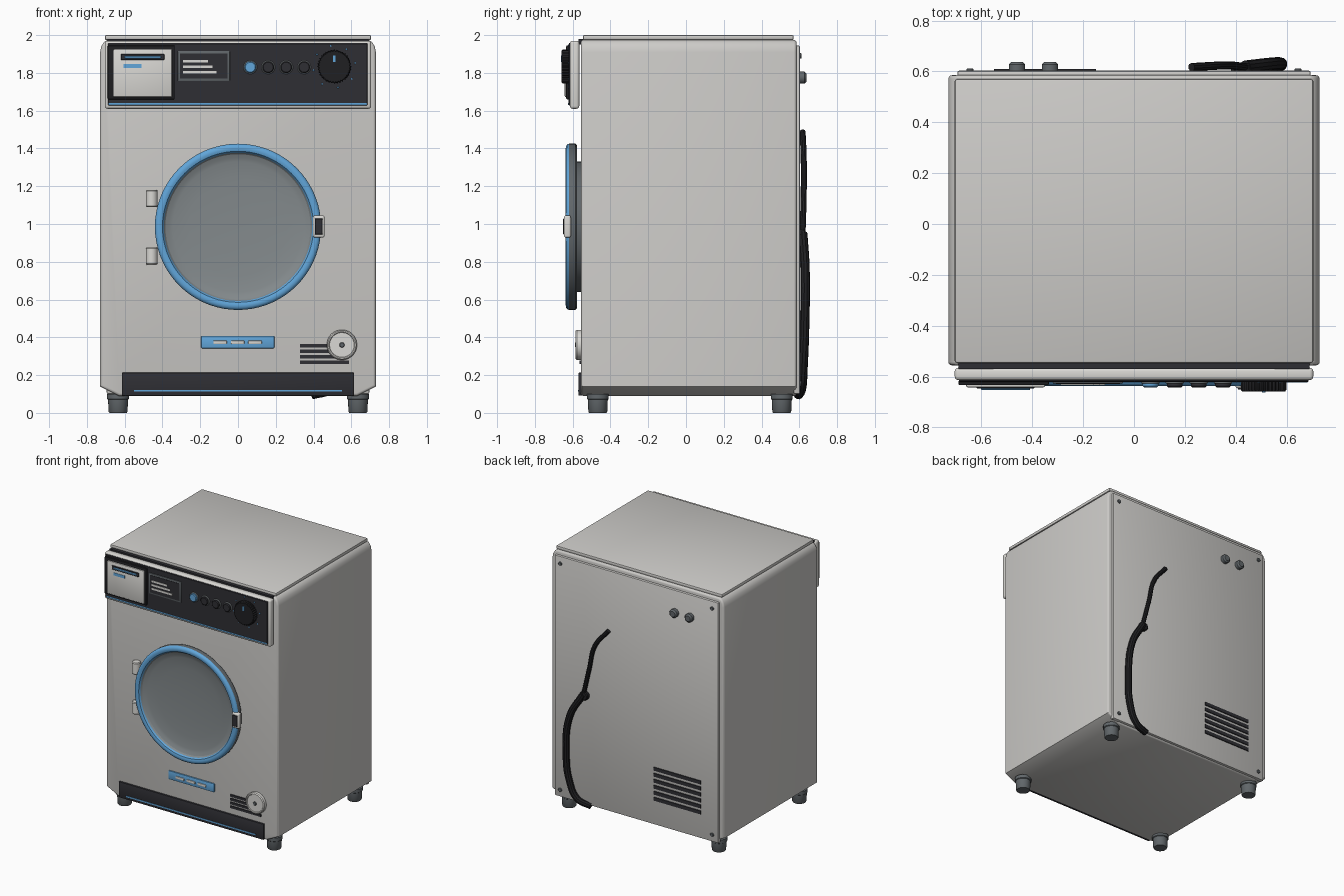
import bpy, bmesh, math
from mathutils import Vector

cube = bpy.data.objects.get("Cube")
if cube:
    bpy.data.objects.remove(cube, do_unlink=True)


def material(name, *rgb):
    m = bpy.data.materials.new(name)
    m.use_nodes = True
    col = (*rgb, 1)
    m.diffuse_color = col
    bsdf = m.node_tree.nodes["Principled BSDF"]
    bsdf.inputs["Base Color"].default_value = col
    bsdf.inputs["Roughness"].default_value = 0.6
    return m


ENAMEL = material("enamel_white", 0.61, 0.6, 0.58)
TRIM = material("trim_white", 0.7, 0.69, 0.66)
CHARCOAL = material("charcoal", 0.028, 0.028, 0.034)
RUBBER = material("black_rubber", 0.014, 0.014, 0.016)
BLUE = material("accent_blue", 0.12, 0.38, 0.7)
STEEL = material("slate_grey", 0.12, 0.135, 0.145)
GLASS = material("door_glass", 0.23, 0.255, 0.265)
parts = []


def finish(name, bm, *mats):
    bmesh.ops.remove_doubles(bm, verts=bm.verts, dist=1e-5)
    bmesh.ops.recalc_face_normals(bm, faces=bm.faces)
    me = bpy.data.meshes.new(name)
    bm.to_mesh(me)
    bm.free()
    for m in mats:
        me.materials.append(m)
    ob = bpy.data.objects.new(name, me)
    bpy.context.collection.objects.link(ob)
    parts.append(ob)
    return ob


def box(name, mat, x, y, z, bevel=0.0, seg=2):
    """Box from (min, max) ranges with rounded edges."""
    bm = bmesh.new()
    bmesh.ops.create_cube(bm, size=1)
    for v in bm.verts:
        v.co = [sum(r) / 2 + c * (r[1] - r[0]) for c, r in zip(v.co, (x, y, z))]
    if bevel:
        bmesh.ops.bevel(bm, geom=bm.edges[:], offset=bevel, segments=seg,
                        profile=0.5, affect='EDGES')
    return finish(name, bm, mat)


def lathe(name, mats, profile, a, b, axis='y', n=32, split=()):
    """Revolve (radius, height) points; split lists the material of each band."""
    bm = bmesh.new()
    rings = []
    for r, h in profile:
        ring = []
        for i in range(n):
            t = math.tau * i / n
            u, v = a + r * math.cos(t), b + r * math.sin(t)
            ring.append(bm.verts.new((u, h, v) if axis == 'y' else (u, v, h)))
        rings.append(ring)
    for k, (p, q) in enumerate(zip(rings, rings[1:])):
        for i in range(n):
            j = (i + 1) % n
            f = bm.faces.new((p[i], p[j], q[j], q[i]))
            f.material_index = split[k] if split else 0
    return finish(name, bm, *mats)


def disc(name, mat, x, z, r, y0, y1, bevel=0.004, n=32):
    """Cylinder along y whose y1 end is rounded."""
    s = bevel if y1 > y0 else -bevel
    return lathe(name, [mat], [(0, y0), (r, y0), (r, y1 - s), (r - bevel, y1), (0, y1)], x, z, n=n)


def tube(name, mat, points, radius):
    cu = bpy.data.curves.new(name + "_path", 'CURVE')
    cu.dimensions = '3D'
    cu.bevel_depth = radius
    cu.bevel_resolution = 3
    cu.resolution_u = 6
    cu.use_fill_caps = True
    sp = cu.splines.new('BEZIER')
    sp.bezier_points.add(len(points) - 1)
    for bp, p in zip(sp.bezier_points, points):
        bp.co = p
        bp.handle_left_type = bp.handle_right_type = 'AUTO'
    tmp = bpy.data.objects.new(name + "_path", cu)
    bpy.context.collection.objects.link(tmp)
    me = bpy.data.meshes.new_from_object(tmp.evaluated_get(bpy.context.evaluated_depsgraph_get()))
    bpy.data.objects.remove(tmp, do_unlink=True)
    me.name = name
    me.materials.clear()
    me.materials.append(mat)
    ob = bpy.data.objects.new(name, me)
    bpy.context.collection.objects.link(ob)
    parts.append(ob)


# Cabinet: chamfered cross-section extruded front to back
half = [(0.63, 0.09), (0.73, 0.14), (0.73, 1.91), (0.724, 1.94), (0.71, 1.963), (0.69, 1.975)]
outline = half + [(-x, z) for x, z in reversed(half)]
bm = bmesh.new()
face = bm.faces.new([bm.verts.new((x, -0.556, z)) for x, z in outline])
ext = bmesh.ops.extrude_face_region(bm, geom=[face])
for v in ext["geom"]:
    if isinstance(v, bmesh.types.BMVert):
        v.co.y = 0.585
if not face.is_valid or len(bm.faces) < len(outline) + 2:
    bm.faces.new([v for v in bm.verts if v.co.y < 0])
rim = [e for e in bm.edges if abs(e.verts[0].co.y - e.verts[1].co.y) < 0.01]
bmesh.ops.bevel(bm, geom=rim, offset=0.014, segments=3, profile=0.5, affect='EDGES')
finish("cabinet", bm, ENAMEL)
box("top_lid", ENAMEL, (-0.705, 0.705), (-0.546, 0.57), (1.974, 2.0), 0.008)
box("lid_seal", CHARCOAL, (-0.69, 0.69), (-0.57, -0.53), (1.95, 1.979))

# Feet
for x in (-0.635, 0.635):
    for y in (-0.467, 0.507):
        lathe("foot", [STEEL], [(0, 0), (0.046, 0), (0.05, 0.006), (0.053, 0.07),
                                (0.058, 0.074), (0.058, 0.1), (0, 0.1)], x, y, axis='z', n=24)

# Control panel
box("control_panel", TRIM, (-0.705, 0.705), (-0.614, -0.565), (1.61, 1.97), 0.014, 3)
box("panel_face", CHARCOAL, (-0.688, 0.686), (-0.621, -0.61), (1.628, 1.957), 0.003, 1)
box("panel_stripe", BLUE, (-0.685, 0.683), (-0.624, -0.618), (1.63, 1.641))

# Detergent drawer
box("drawer_frame", RUBBER, (-0.69, -0.335), (-0.634, -0.615), (1.66, 1.945), 0.005)
box("drawer_front", TRIM, (-0.66, -0.35), (-0.642, -0.625), (1.672, 1.925), 0.006)
box("drawer_slot", CHARCOAL, (-0.62, -0.39), (-0.646, -0.638), (1.868, 1.9), 0.003, 1)
box("drawer_handle", BLUE, (-0.602, -0.408), (-0.653, -0.643), (1.877, 1.89), 0.003, 1)
box("drawer_label", BLUE, (-0.605, -0.51), (-0.645, -0.64), (1.826, 1.847))

# Display with three readout bars
box("display_frame", STEEL, (-0.32, -0.043), (-0.627, -0.615), (1.757, 1.916), 0.004)
box("display_screen", CHARCOAL, (-0.307, -0.056), (-0.63, -0.62), (1.77, 1.903))
for z, right in ((1.861, -0.16), (1.832, -0.135), (1.803, -0.115)):
    box("readout_bar", TRIM, (-0.29, right), (-0.633, -0.627), (z - 0.007, z + 0.007))

# Push buttons
for i in range(4):
    x = 0.065 + 0.095 * i
    disc("button_ring", GLASS, x, 1.83, 0.036, -0.615, -0.628, 0.003)
    disc("button", CHARCOAL if i else BLUE, x, 1.83, 0.031, -0.615, -0.642, 0.005)

# Programme dial: scalloped grip with pointer and tick dots
bm = bmesh.new()
rows = []
for scale, y in ((1, -0.615), (1, -0.652), (0.94, -0.658)):
    ring = []
    for i in range(72):
        r = scale * (0.087 + 0.003 * math.cos(math.pi * i))
        t = math.tau * i / 72
        ring.append(bm.verts.new((0.51 + r * math.cos(t), y, 1.833 + r * math.sin(t))))
    rows.append(ring)
for p, q in zip(rows, rows[1:]):
    for i in range(72):
        bm.faces.new((p[i], p[i - 1], q[i - 1], q[i]))
bm.faces.new(rows[0])
bm.faces.new(rows[-1])
finish("dial", bm, RUBBER)
box("dial_pointer", BLUE, (0.503, 0.517), (-0.663, -0.655), (1.858, 1.892))
for i in range(8):
    t = math.radians(100 - 45 * i)
    disc("dial_tick", BLUE, 0.51 + 0.112 * math.cos(t), 1.833 + 0.112 * math.sin(t),
         0.005, -0.615, -0.624, 0.001, 10)

# Door: collar, rim with blue front, and concave glass
CZ = 0.985
lathe("door_collar", [STEEL], [(0, -0.55), (0.345, -0.55), (0.345, -0.582), (0, -0.582)], 0, CZ, n=64)
rim_pts = [(0.345, -0.578), (0.432, -0.578), (0.44, -0.586), (0.44, -0.62), (0.436, -0.629),
           (0.426, -0.636), (0.412, -0.637), (0.4, -0.633), (0.392, -0.622), (0.385, -0.612),
           (0.345, -0.585), (0.345, -0.578)]
lathe("door_rim", [STEEL, BLUE, GLASS], rim_pts, 0, CZ, n=72,
      split=[0, 0, 0, 1, 1, 1, 1, 1, 2, 2, 0])
lathe("door_glass", [GLASS], [(0.39, -0.614), (0.365, -0.603), (0.345, -0.598), (0.26, -0.591),
                              (0.15, -0.586), (0, -0.584)], 0, CZ, n=72)

# Latch and hinges
box("door_latch", TRIM, (0.398, 0.458), (-0.646, -0.61), (0.928, 1.045), 0.01, 3)
box("latch_grip", CHARCOAL, (0.408, 0.448), (-0.65, -0.642), (0.944, 1.029), 0.002, 1)
for z in (1.135, 0.83):
    lathe("hinge", [TRIM], [(0, z - 0.046), (0.026, z - 0.046), (0.031, z - 0.04),
                            (0.031, z + 0.04), (0.026, z + 0.046), (0, z + 0.046)],
          -0.457, -0.58, axis='z', n=20)

# Lower front: badge plate, filter cap, grille, kick plate
box("badge_plate", BLUE, (-0.195, 0.192), (-0.566, -0.55), (0.342, 0.408), 0.004)
for x in (-0.095, -0.002, 0.09):
    box("badge_bar", TRIM, (x - 0.036, x + 0.036), (-0.573, -0.56), (0.364, 0.383), 0.005)
for i in range(4):
    z = 0.355 - 0.029 * i
    box("front_vent_slat", CHARCOAL, (0.328, 0.587), (-0.563, -0.55), (z - 0.009, z + 0.009))
lathe("filter_cap", [TRIM], [(0, -0.55), (0.08, -0.55), (0.08, -0.578), (0.074, -0.585), (0.068, -0.585),
                             (0.065, -0.58), (0, -0.58)], 0.55, 0.36, n=40)
disc("filter_cap_pin", STEEL, 0.55, 0.36, 0.014, -0.575, -0.587, 0.003, 16)
box("kick_plate", CHARCOAL, (-0.615, 0.615), (-0.57, -0.53), (0.092, 0.213), 0.004)
box("kick_stripe", BLUE, (-0.55, 0.55), (-0.573, -0.568), (0.112, 0.122))

# Back panel, screws, louvres and water inlets
box("back_panel", ENAMEL, (-0.695, 0.695), (0.57, 0.603), (0.1, 1.945), 0.008)
for x in (-0.645, 0.645):
    for z in (0.155, 1.89):
        disc("panel_screw", STEEL, x, z, 0.014, 0.59, 0.612, 0.003, 16)
for i in range(6):
    z = 0.53 - 0.046 * i
    box("back_louvre", CHARCOAL, (-0.55, -0.15), (0.595, 0.61), (z - 0.013, z + 0.013))
for x in (-0.46, -0.33):
    disc("water_inlet", STEEL, x, 1.775, 0.032, 0.59, 0.637, 0.01, 24)

# Power cable, clip and drain hose
tube("power_cable", RUBBER, [(0.226, 0.617, 1.49), (0.336, 0.623, 1.35), (0.385, 0.623, 1.16),
                             (0.437, 0.617, 0.95)], 0.016)
disc("cable_clip", RUBBER, 0.43, 0.94, 0.034, 0.59, 0.632, 0.006, 20)
tube("drain_hose", RUBBER, [(0.437, 0.618, 0.95), (0.545, 0.63, 0.76), (0.578, 0.628, 0.46),
                            (0.555, 0.62, 0.25), (0.495, 0.612, 0.13), (0.39, 0.595, 0.095)], 0.025)

# Smooth shading with crisp edges
bpy.ops.object.select_all(action='DESELECT')
for ob in parts:
    ob.select_set(True)
bpy.context.view_layer.objects.active = parts[0]
bpy.ops.object.shade_smooth_by_angle(angle=math.radians(35))
